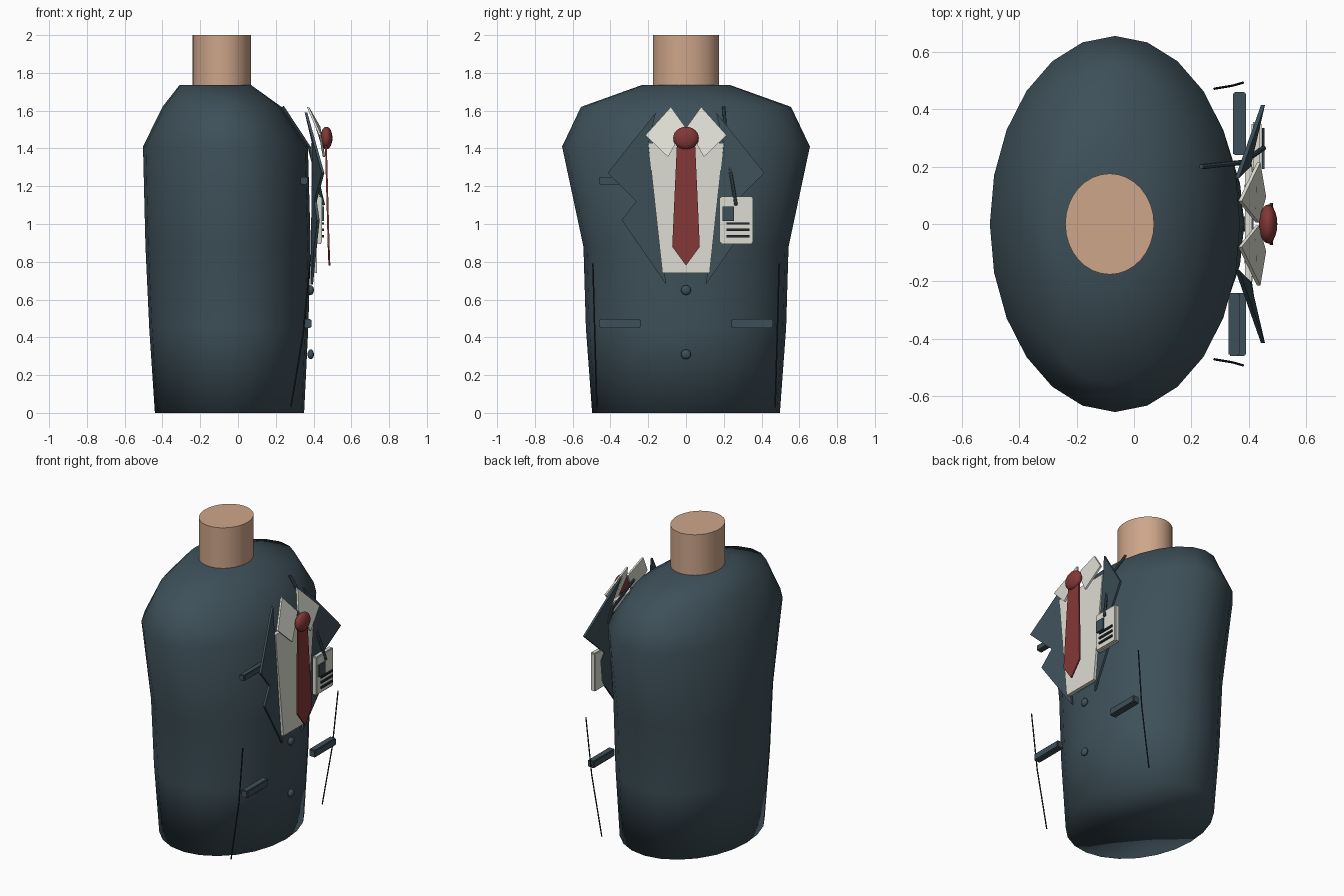
import bpy, bmesh, math
from mathutils import Vector

if "Cube" in bpy.data.objects:
    bpy.data.objects.remove(bpy.data.objects["Cube"])


def material(name, rgb):
    m = bpy.data.materials.new(name)
    m.use_nodes = True
    m.diffuse_color = (*rgb, 1)
    m.node_tree.nodes["Principled BSDF"].inputs["Base Color"].default_value = (*rgb, 1)
    return m


NAVY = material("navy cloth", (0.048, 0.080, 0.100))
DARK = material("dark thread", (0.015, 0.024, 0.032))
WHITE = material("off white", (0.72, 0.72, 0.65))
SKIN = material("skin", (0.62, 0.38, 0.255))
RED = material("tie red", (0.23, 0.038, 0.038))


def finish(name, bm, mat, smooth=False):
    bmesh.ops.recalc_face_normals(bm, faces=bm.faces)
    me = bpy.data.meshes.new(name)
    bm.to_mesh(me)
    bm.free()
    me.materials.append(mat)
    for p in me.polygons:
        p.use_smooth = smooth
    ob = bpy.data.objects.new(name, me)
    bpy.context.collection.objects.link(ob)
    return ob


def smooth_by_angle(ob):
    bpy.ops.object.select_all(action="DESELECT")
    ob.select_set(True)
    bpy.context.view_layer.objects.active = ob
    bpy.ops.object.shade_smooth_by_angle(angle=math.radians(40))


def loft(name, rings, sides, mat):
    """Stack ellipses given as (z, back x, front x, half width) and cap the ends."""
    bm = bmesh.new()
    loops = []
    for z, back, front, half in rings:
        mid, rx = (back + front) / 2, (front - back) / 2
        loops.append([bm.verts.new((mid + rx * math.cos(math.tau * i / sides),
                                    half * math.sin(math.tau * i / sides), z))
                      for i in range(sides)])
    for a, b in zip(loops, loops[1:]):
        for i in range(sides):
            j = (i + 1) % sides
            bm.faces.new((a[i], a[j], b[j], b[i]))
    bm.faces.new(loops[0][::-1])
    bm.faces.new(loops[-1])
    return finish(name, bm, mat, True)


def plate(name, points, thick, mat, side=1):
    """Thin sheet through (x, y, z) points, thickened along x."""
    bm = bmesh.new()
    front = [bm.verts.new((x + thick / 2, y * side, z)) for x, y, z in points]
    back = [bm.verts.new((x - thick / 2, y * side, z)) for x, y, z in points]
    bm.faces.new(front)
    bm.faces.new(back[::-1])
    for i in range(len(points)):
        j = (i + 1) % len(points)
        bm.faces.new((front[i], back[i], back[j], front[j]))
    return finish(name, bm, mat)


def box(name, lo, hi, mat, bevel=0.0):
    bm = bmesh.new()
    bmesh.ops.create_cube(bm, size=1)
    for v in bm.verts:
        v.co = [lo[k] + (v.co[k] + 0.5) * (hi[k] - lo[k]) for k in range(3)]
    if bevel:
        bmesh.ops.bevel(bm, geom=bm.edges[:], offset=bevel, segments=2, affect="EDGES")
    return finish(name, bm, mat)


def ball(name, centre, radii, mat):
    bm = bmesh.new()
    bmesh.ops.create_uvsphere(bm, u_segments=20, v_segments=12, radius=1)
    for v in bm.verts:
        v.co = [centre[k] + v.co[k] * radii[k] for k in range(3)]
    return finish(name, bm, mat, True)


def rod(name, points, radius, mat, side=1):
    """Round cord along a few points."""
    bm = bmesh.new()
    pts = [Vector((x, y * side, z)) for x, y, z in points]
    for a, b in zip(pts, pts[1:]):
        turn = (b - a).to_track_quat("Z", "Y").to_matrix().to_4x4()
        turn.translation = (a + b) / 2
        bmesh.ops.create_cone(bm, cap_ends=True, segments=8, radius1=radius,
                              radius2=radius, depth=(b - a).length, matrix=turn)
    return finish(name, bm, mat)


# Jacket body and neck
loft("jacket_body", [(0, -0.44, 0.35, 0.497), (0.45, -0.47, 0.372, 0.53),
                     (0.88, -0.49, 0.385, 0.543), (1.41, -0.503, 0.37, 0.656),
                     (1.62, -0.40, 0.23, 0.556), (1.735, -0.31, 0.07, 0.235)], 24, NAVY)
neck = loft("neck", [(1.70, -0.24, 0.07, 0.176), (2.0, -0.24, 0.07, 0.176)], 32, SKIN)
smooth_by_angle(neck)

# Shirt front
plate("shirt_front", [(0.40, -0.20, 1.43), (0.40, 0.20, 1.43),
                      (0.405, 0.125, 0.74), (0.405, -0.125, 0.74)], 0.025, WHITE)

# Collar, lapels, pocket flaps and side seams on both sides
for label, s in (("left", 1), ("right", -1)):
    plate(label + "_collar", [(0.37, 0.08, 1.62), (0.435, 0.215, 1.47),
                              (0.455, 0.095, 1.355), (0.43, 0.005, 1.515)], 0.012, WHITE, s)
    plate(label + "_lapel", [(0.36, 0.16, 1.59), (0.45, 0.415, 1.27), (0.41, 0.265, 1.12),
                             (0.425, 0.34, 1.02), (0.39, 0.105, 0.68), (0.40, 0.20, 1.42)],
          0.014, NAVY, s)
    y0, y1 = sorted((0.24 * s, 0.46 * s))
    box(label + "_pocket_flap", (0.345, y0, 0.45), (0.39, y1, 0.497), NAVY, 0.005)
    rod(label + "_side_seam", [(0.38, 0.493, 0.79), (0.345, 0.483, 0.42),
                               (0.28, 0.472, 0.03)], 0.004, DARK, s)
box("breast_pocket", (0.33, -0.46, 1.21), (0.368, -0.24, 1.25), NAVY, 0.005)

# Tie
plate("tie_blade", [(0.465, -0.048, 1.43), (0.465, 0.048, 1.43), (0.48, 0.073, 0.88),
                    (0.484, 0, 0.78), (0.48, -0.073, 0.88)], 0.01, RED)
ball("tie_knot", (0.468, 0, 1.455), (0.032, 0.068, 0.06), RED)

# Buttons
for label, z in (("upper", 0.65), ("lower", 0.31)):
    ball(label + "_button", (0.385, 0, z), (0.017, 0.026, 0.026), NAVY)

# Badge with portrait, text bars and cord
box("badge", (0.41, 0.178, 0.895), (0.445, 0.355, 1.145), WHITE, 0.006)
box("badge_portrait", (0.446, 0.192, 1.015), (0.455, 0.255, 1.092), NAVY)
for i, y in enumerate((0.335, 0.335, 0.335)):
    z = 1.003 - 0.034 * i
    box(f"badge_bar_{i + 1}", (0.446, 0.215, z - 0.006), (0.455, y, z + 0.006), DARK)
rod("badge_cord", [(0.235, 0.20, 1.62), (0.38, 0.215, 1.40), (0.452, 0.265, 1.10)], 0.009, NAVY)
